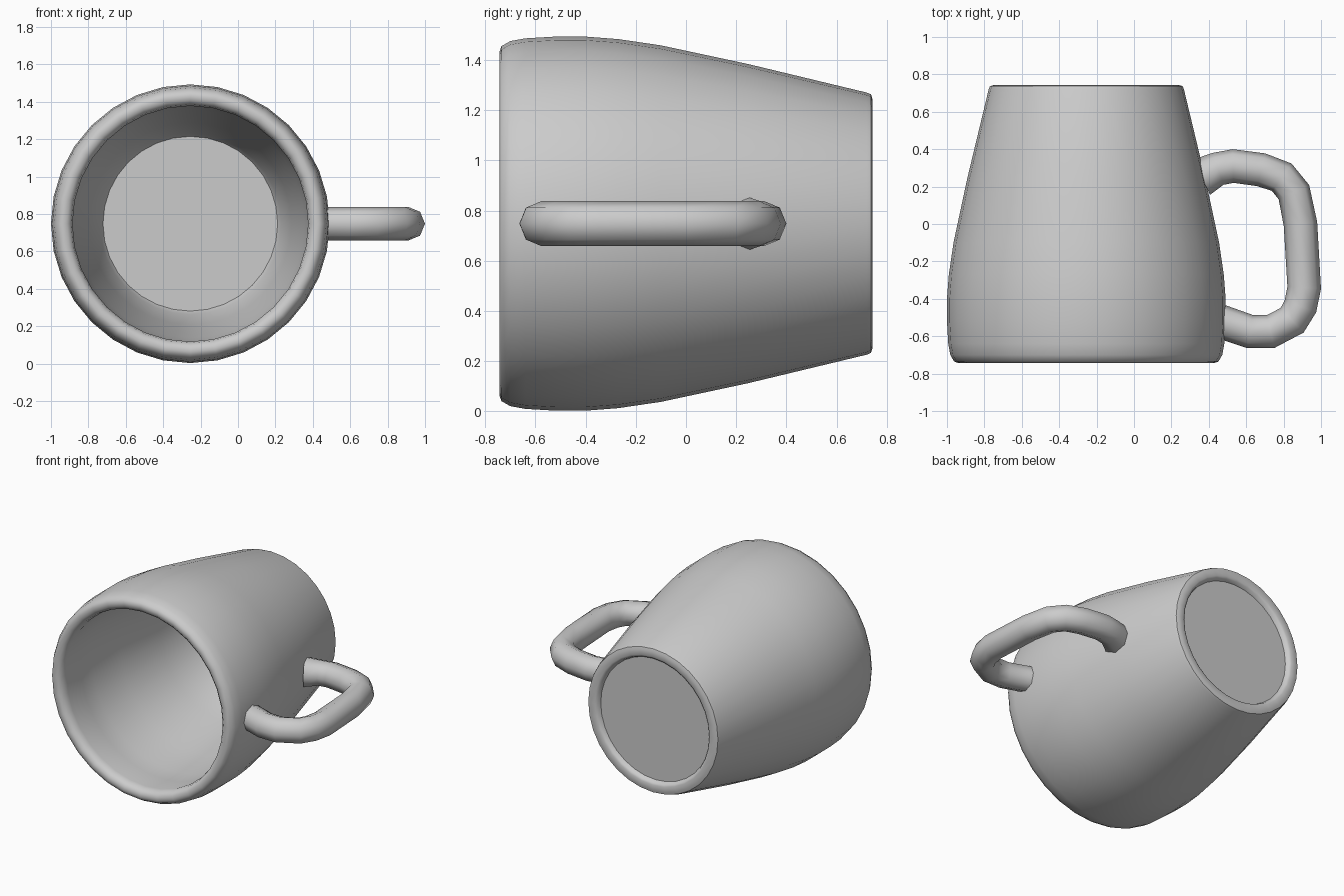
import bpy, bmesh, math
from mathutils import Vector

if "Cube" in bpy.data.objects:
    bpy.data.objects.remove(bpy.data.objects["Cube"])

SIDES = 32
AXIS_X, AXIS_Z = -0.255, 0.748

grey = bpy.data.materials.new("grey ceramic")
grey.use_nodes = True
COLOUR = (0.6, 0.6, 0.6, 1)
grey.diffuse_color = COLOUR
grey.node_tree.nodes["Principled BSDF"].inputs["Base Color"].default_value = COLOUR


def skin(name, rings, angle):
    """Join equal rings of points with quads and cap both ends."""
    bm = bmesh.new()
    loops = [[bm.verts.new(p) for p in ring] for ring in rings]
    n = len(loops[0])
    for a, b in zip(loops, loops[1:]):
        for i in range(n):
            j = (i + 1) % n
            bm.faces.new((a[i], a[j], b[j], b[i]))
    bm.faces.new(loops[0])
    bm.faces.new(loops[-1])
    bmesh.ops.recalc_face_normals(bm, faces=bm.faces)
    mesh = bpy.data.meshes.new(name)
    bm.to_mesh(mesh)
    bm.free()
    mesh.materials.append(grey)
    obj = bpy.data.objects.new(name, mesh)
    bpy.context.collection.objects.link(obj)
    bpy.ops.object.select_all(action="DESELECT")
    obj.select_set(True)
    bpy.context.view_layer.objects.active = obj
    bpy.ops.object.shade_smooth_by_angle(angle=math.radians(angle))
    return obj


# Cup wall, turned about the y axis: (radius, y) from recessed base to inner floor
profile = [
    (0.435, 0.71), (0.445, 0.735), (0.46, 0.743), (0.495, 0.743), (0.515, 0.737),
    (0.522, 0.72), (0.635, 0.25), (0.71, -0.1), (0.735, -0.27), (0.745, -0.4),
    (0.745, -0.52), (0.738, -0.64), (0.727, -0.7), (0.707, -0.735), (0.685, -0.743),
    (0.66, -0.74), (0.638, -0.72), (0.63, -0.68), (0.645, -0.5), (0.64, -0.38),
    (0.61, -0.1), (0.54, 0.25), (0.485, 0.58), (0.467, 0.61),
]


def turned(r, y):
    steps = [math.tau * i / SIDES for i in range(SIDES)]
    return [(AXIS_X + r * math.sin(a), y, AXIS_Z + r * math.cos(a)) for a in steps]


skin("cup", [turned(r, y) for r, y in profile], 42)

# Handle: eight-sided tube swept along a flat path (x, y)
path = [Vector(p) for p in (
    (0.42, -0.505), (0.49, -0.53), (0.62, -0.575), (0.73, -0.575), (0.845, -0.515),
    (0.89, -0.44), (0.91, -0.34), (0.89, 0.0), (0.855, 0.17), (0.79, 0.25),
    (0.68, 0.29), (0.53, 0.31), (0.45, 0.295), (0.36, 0.25))]
rings = []
for i, p in enumerate(path):
    back = (p - path[max(i - 1, 0)]).normalized()
    ahead = (path[min(i + 1, len(path) - 1)] - p).normalized()
    along = (back + ahead).normalized()
    side = Vector((along.y, -along.x))
    radius = 0.105 if i == len(path) - 1 else 0.09
    ring = []
    for k in range(8):
        a = math.tau * k / 8
        q = p + side * radius * math.cos(a)
        ring.append((q.x, q.y, AXIS_Z + radius * math.sin(a)))
    rings.append(ring)
skin("handle", rings, 70)
